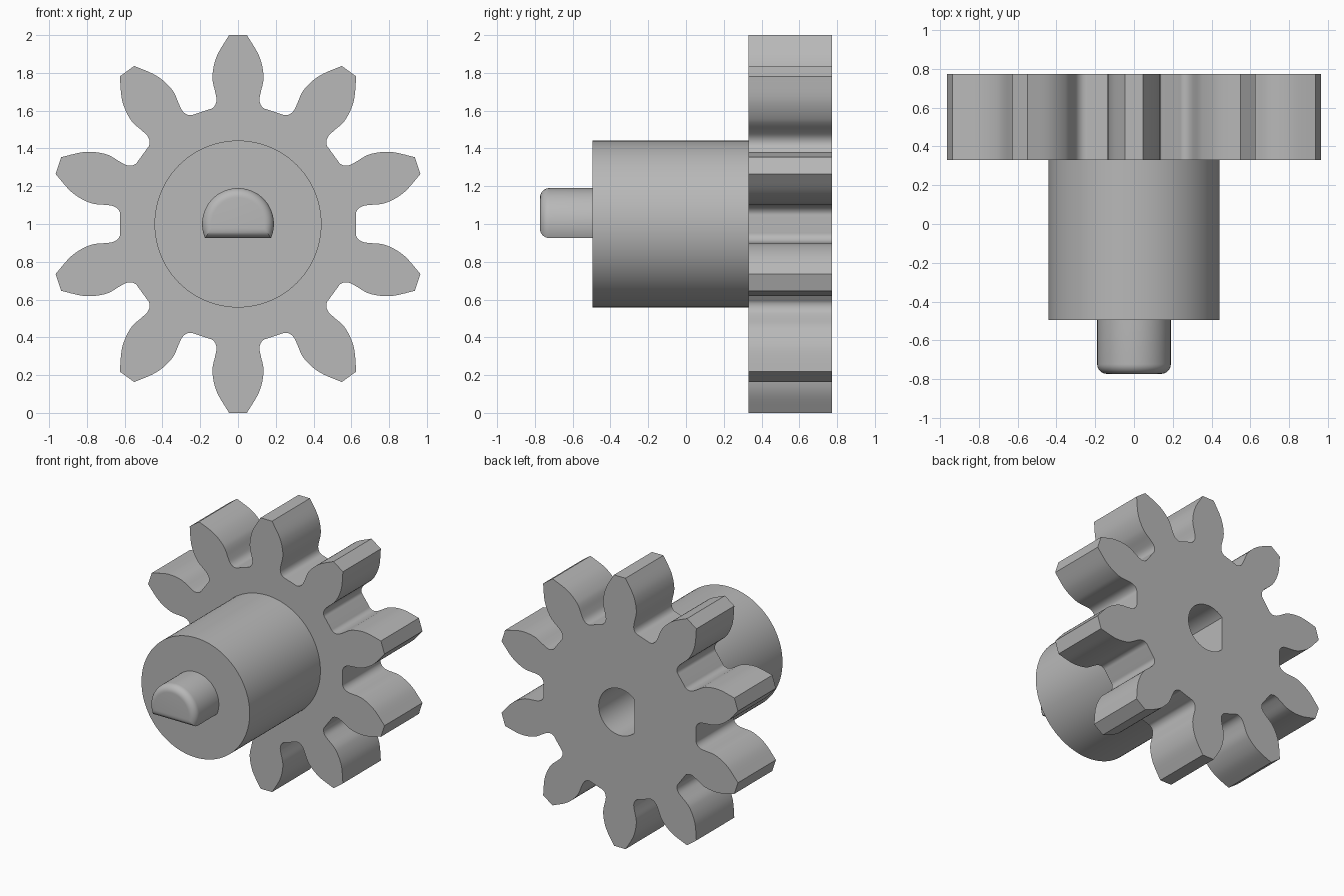
import bpy, bmesh
from math import pi, sin, cos, asin, radians
from mathutils import Vector

if "Cube" in bpy.data.objects:
    bpy.data.objects.remove(bpy.data.objects["Cube"], do_unlink=True)

CENTRE_Z = 1.0
TEETH = 10

# One plain grey for the whole part
grey = bpy.data.materials.new("grey")
grey.use_nodes = True
colour = (0.48, 0.48, 0.48, 1)
grey.diffuse_color = colour
grey.node_tree.nodes["Principled BSDF"].inputs["Base Color"].default_value = colour


def loft(name, rings):
    """Closed solid along y through (outline, y) rings of equal point count."""
    bm = bmesh.new()
    loops = [[bm.verts.new((x, y, z + CENTRE_Z)) for x, z in pts] for pts, y in rings]
    for a, b in zip(loops, loops[1:]):
        for i in range(len(a)):
            j = (i + 1) % len(a)
            bm.faces.new((a[i], a[j], b[j], b[i]))
    bm.faces.new(loops[0])
    bm.faces.new(loops[-1])
    bmesh.ops.recalc_face_normals(bm, faces=bm.faces)
    mesh = bpy.data.meshes.new(name)
    bm.to_mesh(mesh)
    bm.free()
    mesh.materials.append(grey)
    obj = bpy.data.objects.new(name, mesh)
    bpy.context.collection.objects.link(obj)
    return obj


def activate(obj):
    bpy.ops.object.select_all(action='DESELECT')
    obj.select_set(True)
    bpy.context.view_layer.objects.active = obj


def circle(r, n=96):
    return [(r * cos(2 * pi * i / n), r * sin(2 * pi * i / n)) for i in range(n)]


def d_outline(r, flat, n=64):
    """Circle with its lower part cut flat at height -flat."""
    start = -asin(flat / r)
    sweep = pi - 2 * start
    return [(r * cos(start + sweep * i / n), r * sin(start + sweep * i / n))
            for i in range(n + 1)]


def spline(pts, steps=4):
    """Catmull-Rom curve through the points."""
    p = [Vector(q) for q in pts]
    p = [2 * p[0] - p[1]] + p + [2 * p[-1] - p[-2]]
    out = []
    for a, b, c, d in zip(p, p[1:], p[2:], p[3:]):
        for k in range(steps):
            t = k / steps
            out.append(0.5 * (2 * b + (c - a) * t + (2 * a - 5 * b + 4 * c - d) * t ** 2
                              + (3 * b - a - 3 * c + d) * t ** 3))
    return out + [p[-2]]


def gear_outline():
    # Half tooth: (half width, distance from axis), root to tip
    half = spline([(0.158, 0.605), (0.136, 0.613), (0.12, 0.632), (0.114, 0.66),
                   (0.121, 0.7), (0.133, 0.75), (0.135, 0.79), (0.125, 0.85),
                   (0.102, 0.91), (0.047, 1.0)])
    tooth = [(-w, h) for w, h in half] + [(w, h) for w, h in reversed(half)]
    pts = []
    for k in range(TEETH):
        a = -2 * pi * k / TEETH
        pts += [(w * cos(a) - h * sin(a), w * sin(a) + h * cos(a)) for w, h in tooth]
    return pts


# Gear wheel and hub
gear_pts = gear_outline()
gear = loft("gear_wheel", [(gear_pts, 0.33), (gear_pts, 0.773)])
hub = loft("hub", [(circle(0.442), -0.495), (circle(0.442), 0.33)])

# D-shaped shaft with a rounded front end
FILLET, STEPS = 0.05, 8
rings = []
for k in range(STEPS + 1):
    a = pi / 2 * k / STEPS
    inset = FILLET * (1 - sin(a))
    rings.append((d_outline(0.19 - inset, 0.075 - inset), -0.773 + FILLET * (1 - cos(a))))
rings.append((d_outline(0.19, 0.075), -0.48))
shaft = loft("shaft", rings)

# D-shaped socket in the back, its flat on the -x side
socket = [(z, x) for x, z in d_outline(0.172, 0.12)]
cutter = loft("socket_cutter", [(socket, 0.27), (socket, 0.9)])
cutter.hide_render = True
for obj in (gear, hub):
    activate(obj)
    mod = obj.modifiers.new("socket", 'BOOLEAN')
    mod.operation = 'DIFFERENCE'
    mod.solver = 'EXACT'
    mod.object = cutter
    bpy.ops.object.modifier_apply(modifier=mod.name)
bpy.data.objects.remove(cutter, do_unlink=True)

# Smooth curved sides, keeping the edges crisp
for obj in (gear, hub, shaft):
    activate(obj)
    bpy.ops.object.shade_smooth_by_angle(angle=radians(28))
